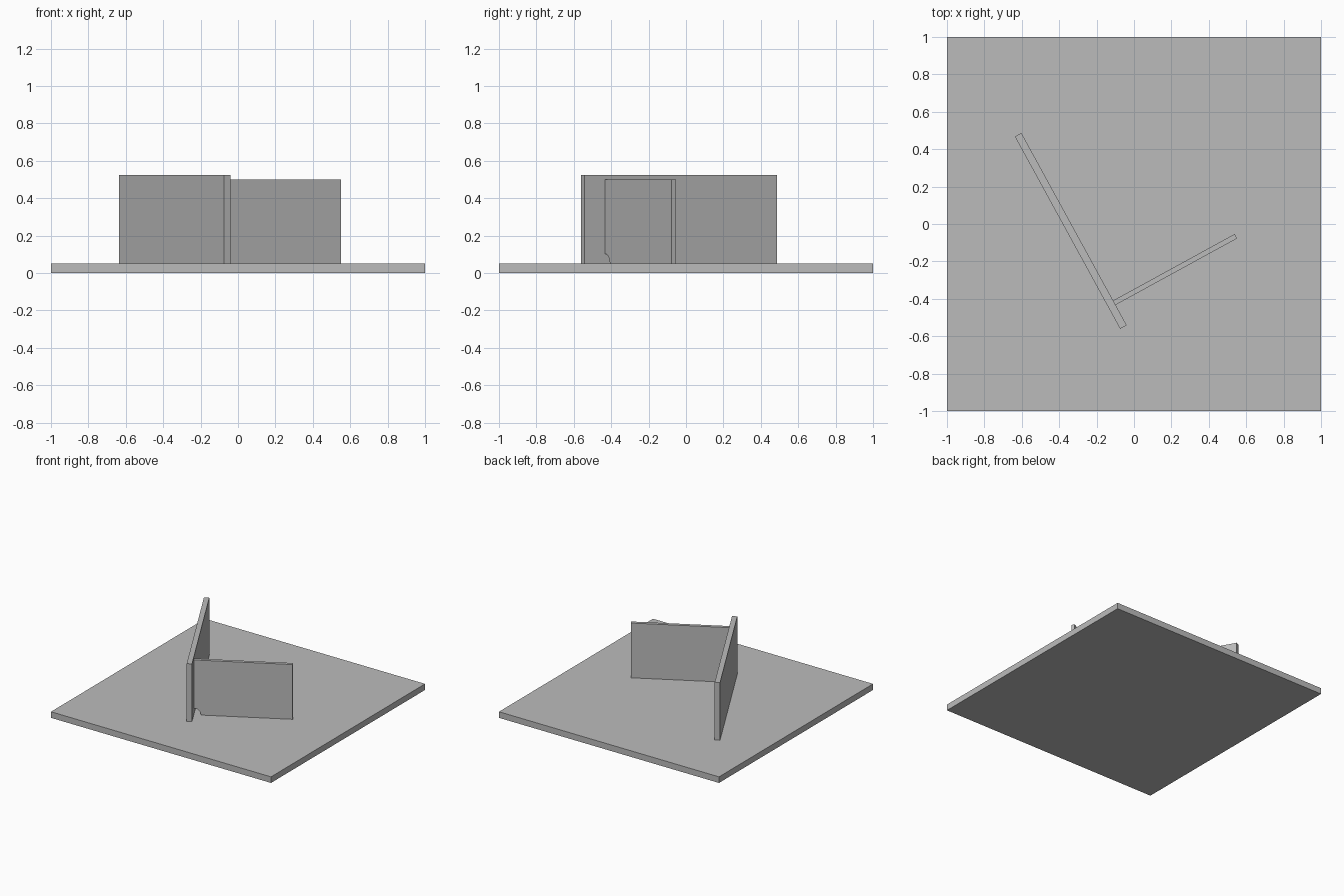
import bpy
import bmesh
import math
from mathutils import Matrix

if "Cube" in bpy.data.objects:
    bpy.data.objects.remove(bpy.data.objects["Cube"], do_unlink=True)

grey = bpy.data.materials.new("plain grey")
grey.use_nodes = True
colour = (0.5, 0.5, 0.5, 1)
grey.diffuse_color = colour
grey.node_tree.nodes["Principled BSDF"].inputs["Base Color"].default_value = colour


def plate(name, profile, thickness, location=(0, 0, 0), angle=0):
    """Extrude an upright (length, height) outline to a centred thickness."""
    bm = bmesh.new()
    face = bm.faces.new([bm.verts.new((u, -thickness / 2, z)) for u, z in profile])
    out = bmesh.ops.extrude_face_region(bm, geom=[face])
    moved = [g for g in out["geom"] if isinstance(g, bmesh.types.BMVert)]
    bmesh.ops.translate(bm, verts=moved, vec=(0, thickness, 0))
    bmesh.ops.recalc_face_normals(bm, faces=bm.faces[:])
    mesh = bpy.data.meshes.new(name)
    bm.to_mesh(mesh)
    bm.free()
    mesh.materials.append(grey)
    obj = bpy.data.objects.new(name, mesh)
    obj.matrix_world = Matrix.Translation(location) @ Matrix.Rotation(angle, 4, "Z")
    bpy.context.collection.objects.link(obj)
    return obj


def rectangle(u0, u1, z0, z1):
    return [(u0, z0), (u1, z0), (u1, z1), (u0, z1)]


TURN = math.radians(28.7)
FLOOR = 0.05

# Square base slab
plate("base_plate", rectangle(-1, 1, 0, FLOOR), 2)

# Long upright wall, square to the brace
plate("main_wall", rectangle(-0.586, 0.586, FLOOR, 0.525), 0.04,
      (-0.338, -0.037, 0), TURN - math.pi / 2)

# Brace with a quarter-round relief at the inner bottom corner
length, radius, steps = 0.741, 0.053, 12
arc = [(radius * math.sin(a), FLOOR + radius * math.cos(a))
       for a in (math.pi / 2 * i / steps for i in range(steps + 1))]
plate("brace", arc + [(length, FLOOR), (length, 0.5), (0, 0.5)], 0.027,
      (-0.105, -0.421, 0), TURN)
